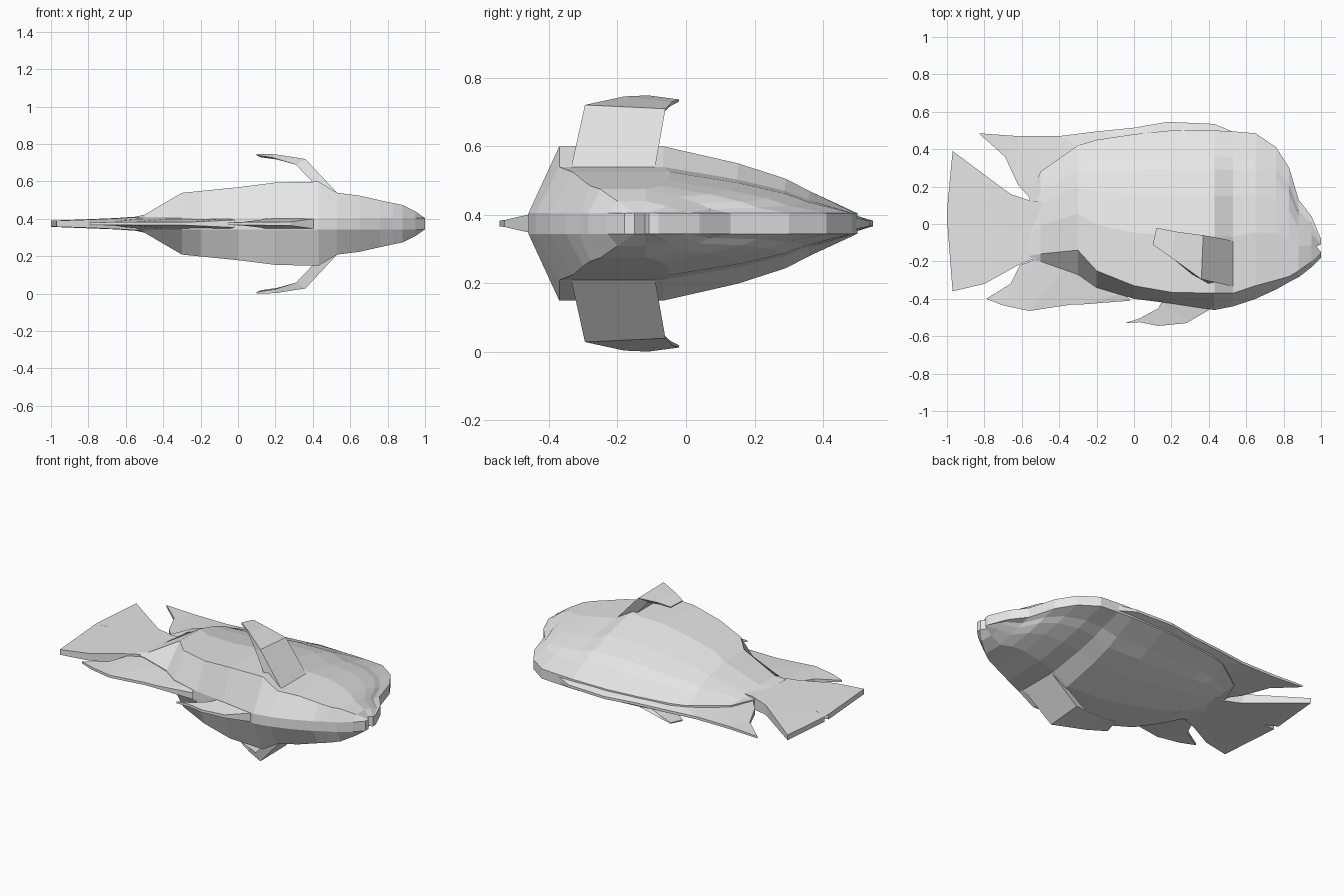
import bpy, bmesh

CZ = 0.374   # height of the fish's plane of symmetry (it lies on its side)
RIM = 0.03   # half width of the flat back and belly edge

grey = bpy.data.materials.new("light_grey")
grey.diffuse_color = (0.8, 0.8, 0.8, 1)


def finish(name, bm):
    bmesh.ops.triangulate(bm, faces=[f for f in bm.faces if len(f.verts) > 4])
    bmesh.ops.recalc_face_normals(bm, faces=bm.faces)
    mesh = bpy.data.meshes.new(name)
    bm.to_mesh(mesh)
    bm.free()
    mesh.materials.append(grey)
    ob = bpy.data.objects.new(name, mesh)
    bpy.context.collection.objects.link(ob)


def loft(name, rings):
    bm = bmesh.new()
    rows = [[bm.verts.new((x, y, CZ + z)) for x, y, z in r] for r in rings]
    n = len(rows[0])
    for a, b in zip(rows, rows[1:]):
        for i in range(n):
            j = (i + 1) % n
            bm.faces.new((a[i], a[j], b[j], b[i]))
    bm.faces.new(rows[0])
    bm.faces.new(rows[-1])
    finish(name, bm)


def plate(name, outline):
    """Fin from an outline of (x, y, half thickness)."""
    bm = bmesh.new()
    up = [bm.verts.new((x, y, CZ + h)) for x, y, h in outline]
    dn = [bm.verts.new((x, y, CZ - h)) for x, y, h in outline]
    bm.faces.new(up)
    bm.faces.new(dn[::-1])
    for i in range(len(up)):
        j = (i + 1) % len(up)
        bm.faces.new((up[i], up[j], dn[j], dn[i]))
    finish(name, bm)


# Body stations: x, back y, flank ridge y, belly y, half width
stations = [
    (-0.56, 0.14, -0.17, -0.19, 0.035), (-0.50, 0.28, -0.16, -0.20, 0.048),
    (-0.30, 0.42, -0.14, -0.27, 0.165), (-0.20, 0.45, -0.25, -0.34, 0.175),
    (0.00, 0.48, -0.33, -0.40, 0.195), (0.20, 0.50, -0.365, -0.425, 0.22),
    (0.43, 0.50, -0.37, -0.46, 0.225), (0.53, 0.495, -0.37, -0.44, 0.165),
    (0.65, 0.485, -0.33, -0.40, 0.15), (0.76, 0.41, -0.30, -0.35, 0.125),
    (0.83, 0.30, -0.28, -0.31, 0.11), (0.88, 0.13, -0.25, -0.285, 0.10),
    (0.95, 0.04, -0.20, -0.23, 0.065), (1.00, -0.08, -0.15, -0.18, 0.03)]
# Flank profile: fraction of the height, fraction of the half width
flank = [(0, 1), (0.35, 1), (0.6, 0.78), (0.76, 0.58), (0.84, 0.42), (1, 0)]
rings = []
for x, top, low, belly, h in stations:
    half = [(x, belly, RIM)]
    half += [(x, low + t * (top - low), max(h * f, RIM)) for t, f in flank]
    if x == 1.0:  # mouth notch
        half[2] = (0.975, -0.12, RIM)
    rings.append(half + [(a, b, -c) for a, b, c in reversed(half)])
loft("body", rings)

# Tail fin, thickest at its root
plate("tail_fin", [
    (-0.48, 0.12, 0.042), (-0.54, 0.12, 0.038), (-0.66, 0.16, 0.03),
    (-0.97, 0.39, 0.016), (-1.0, 0.07, 0.016), (-0.92, 0.04, 0.02),
    (-1.0, 0.03, 0.016), (-0.97, -0.36, 0.016), (-0.80, -0.32, 0.022),
    (-0.62, -0.22, 0.03), (-0.52, -0.18, 0.036)])

# Dorsal fin along the back
plate("dorsal_fin", [
    (0.56, 0.48, 0.02), (0.43, 0.535, 0.008), (0.18, 0.546, 0.008),
    (0.0, 0.515, 0.008), (-0.2, 0.495, 0.008), (-0.4, 0.47, 0.008),
    (-0.62, 0.47, 0.008), (-0.83, 0.485, 0.006), (-0.69, 0.36, 0.01),
    (-0.62, 0.21, 0.018), (-0.54, 0.12, 0.025), (-0.42, 0.22, 0.028),
    (-0.25, 0.40, 0.028), (0.0, 0.46, 0.028), (0.3, 0.48, 0.028)])

# Anal fin
plate("anal_fin", [
    (-0.05, -0.37, 0.028), (-0.02, -0.41, 0.02), (-0.28, -0.43, 0.008),
    (-0.33, -0.43, 0.008), (-0.56, -0.465, 0.008), (-0.70, -0.435, 0.008),
    (-0.79, -0.40, 0.006), (-0.66, -0.32, 0.01), (-0.61, -0.22, 0.018),
    (-0.53, -0.19, 0.026), (-0.35, -0.22, 0.028)])

# Pelvic fin under the belly
plate("pelvic_fin", [
    (0.42, -0.44, 0.028), (0.40, -0.46, 0.026), (0.28, -0.53, 0.01),
    (0.13, -0.545, 0.008), (0.03, -0.525, 0.008), (-0.05, -0.53, 0.006),
    (0.03, -0.505, 0.01), (0.13, -0.45, 0.022), (0.15, -0.41, 0.028)])

# Pectoral fins, one on each flank: outer top, outer low, inner low, inner top
sections = [
    [(0.53, -0.09, 0.165), (0.53, -0.335, 0.165), (0.42, -0.33, 0.20), (0.42, -0.10, 0.20)],
    [(0.37, -0.06, 0.335), (0.36, -0.295, 0.346), (0.31, -0.27, 0.315), (0.31, -0.07, 0.32)],
    [(0.22, -0.04, 0.355), (0.20, -0.18, 0.371), (0.19, -0.17, 0.352), (0.21, -0.045, 0.343)],
    [(0.12, -0.02, 0.362), (0.10, -0.11, 0.374), (0.10, -0.11, 0.366), (0.12, -0.02, 0.356)]]
for side, s in (("upper", 1), ("lower", -1)):
    loft(side + "_pectoral_fin", [[(x, y, z * s) for x, y, z in r] for r in sections])
